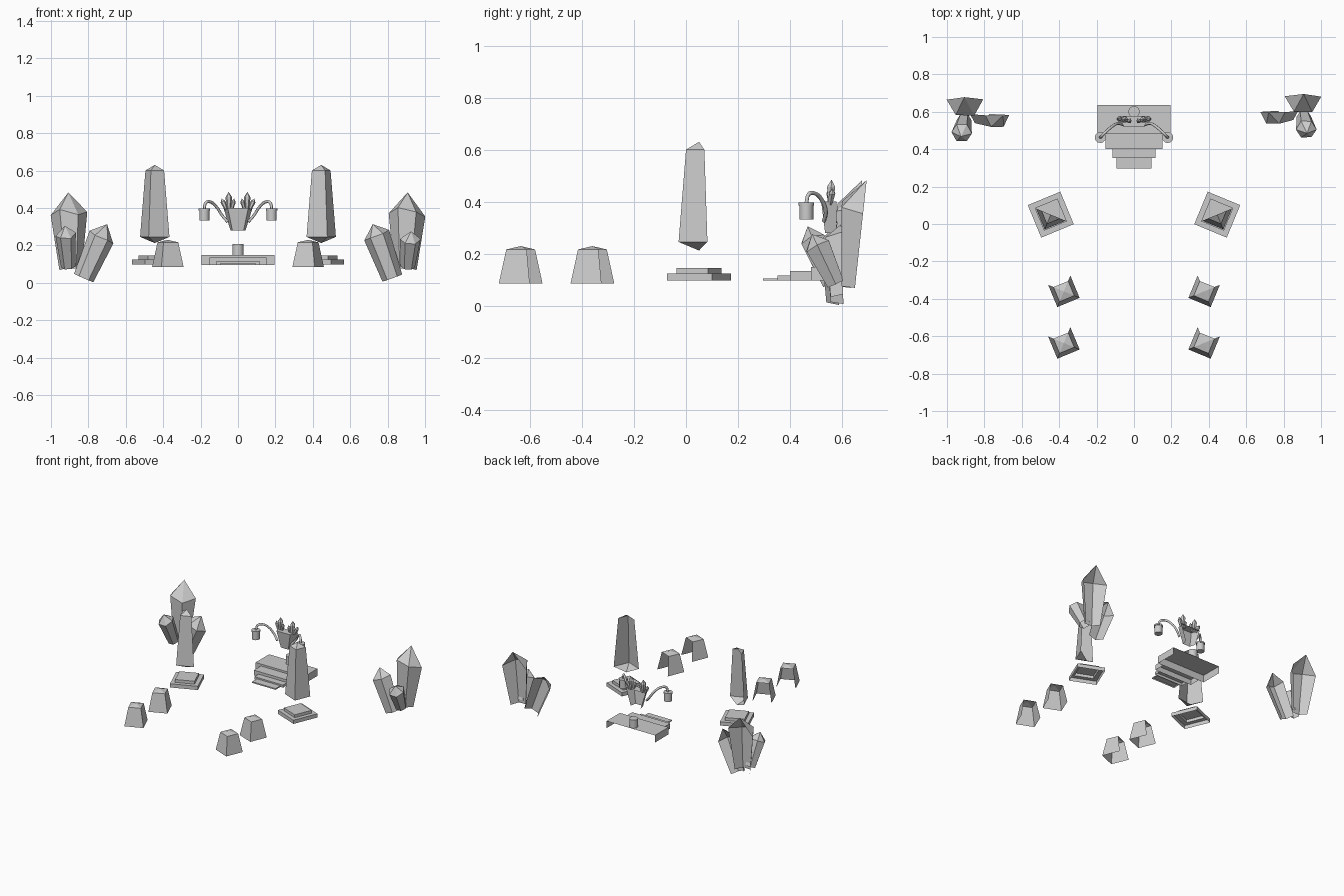
import bpy, bmesh, math, random
from mathutils import Vector

if "Cube" in bpy.data.objects:
    bpy.data.objects.remove(bpy.data.objects["Cube"])

random.seed(4)


def finish(name, bm, smooth=False):
    me = bpy.data.meshes.new(name)
    bm.normal_update()
    bm.to_mesh(me)
    bm.free()
    ob = bpy.data.objects.new(name, me)
    bpy.context.collection.objects.link(ob)
    if smooth:
        bpy.context.view_layer.objects.active = ob
        ob.select_set(True)
        bpy.ops.object.shade_smooth_by_angle(angle=math.radians(40))
        ob.select_set(False)
    return ob


def skin(bm, rings, keep=lambda level, k: True):
    """Join rings of points into side faces; a one-point ring is an apex."""
    vs = [[bm.verts.new(p) for p in r] for r in rings]
    n = max(len(r) for r in vs)
    for lv, (a, b) in enumerate(zip(vs, vs[1:])):
        for k in range(n):
            if not keep(lv, k):
                continue
            j = (k + 1) % n
            f = [a[k % len(a)], a[j % len(a)], b[j % len(b)], b[k % len(b)]]
            bm.faces.new(list(dict.fromkeys(f)))
    for v in [v for v in bm.verts if not v.link_faces]:
        bm.verts.remove(v)


def turned(name, c, profile, n, start, m=1, keep=lambda lv, k: True, smooth=False):
    """Faceted lathe about a vertical axis; m = -1 mirrors it in x."""
    bm = bmesh.new()
    rings = []
    for r, z in profile:
        angs = [math.radians(start + 360 * k / n) for k in range(n)] if r else [0]
        rings.append([(m * (c[0] + r * math.cos(a)), c[1] + r * math.sin(a), z) for a in angs])
    skin(bm, rings, keep)
    if m < 0:
        bmesh.ops.reverse_faces(bm, faces=bm.faces[:])
    return finish(name, bm, smooth)


def crystal(name, base, tip, r0, r1, frac, half=False, jitter=0.0):
    """Hexagonal shard widening to a shoulder, then a point; half = open back."""
    p0, p1 = Vector(base), Vector(tip)
    d = (p1 - p0).normalized()
    u = Vector((1, 0, 0))
    u = (u - d * u.dot(d)).normalized()
    v = d.cross(u)
    mid = p0.lerp(p1, frac)

    def ring(c, r, jit):
        out = []
        for k in range(6):
            a = math.radians(60 * k)
            out.append(c + (u * math.cos(a) + v * math.sin(a)) * r + d * random.uniform(-jit, jit))
        return out
    bm = bmesh.new()
    # sides 0-2 face backwards
    skin(bm, [ring(p0, r0, 0), ring(mid, r1, jitter), [p1]], lambda lv, k: not (half and k < 3))
    return finish(name, bm)


for m, side in ((1, "left"), (-1, "right")):
    # obelisk: only the two front faces exist
    turned(side + "_obelisk", (-0.445, 0.05),
           [(0, 0.212), (0.085, 0.245), (0.054, 0.60), (0, 0.63)], 4, 67.5, m,
           lambda lv, k: k in (1, 2))
    # stepped plinth, open below
    turned(side + "_obelisk_plinth", (-0.445, 0.05),
           [(0.133, 0.097), (0.133, 0.124), (0.093, 0.124), (0.093, 0.145), (0, 0.145)],
           4, 67.5, m)
    # stub posts, open at the back
    for i, y in enumerate((-0.36, -0.636)):
        turned(f"{side}_stub_post_{i + 1}", (-0.375, y),
               [(0.091, 0.085), (0.06, 0.216), (0, 0.229)], 4, 67.5, m,
               lambda lv, k: lv > 0 or k > 0)

# altar steps: boxes without back or bottom
steps = [(0.195, 0.48, 0.635, 0.148), (0.152, 0.40, 0.48, 0.134),
         (0.115, 0.352, 0.40, 0.115), (0.094, 0.297, 0.352, 0.105)]
for i, (hx, y0, y1, z) in enumerate(steps):
    bm = bmesh.new()
    c = [(-hx, y1), (-hx, y0), (hx, y0), (hx, y1)]
    lo = [bm.verts.new((x, y, 0.096)) for x, y in c]
    hi = [bm.verts.new((x, y, z)) for x, y in c]
    for k in range(3):
        bm.faces.new((lo[k], lo[k + 1], hi[k + 1], hi[k]))
    bm.faces.new(hi)
    finish(f"altar_step_{i + 1}", bm)

# short column on the top step
turned("column", (0, 0.60), [(0.03, 0.148), (0.03, 0.207), (0, 0.207)], 16, 0, smooth=True)

# hanging planter with open back
bm = bmesh.new()
plan_lo = [(-0.04, 0.578), (-0.03, 0.535), (0.03, 0.535), (0.04, 0.578)]
plan_hi = [(-0.078, 0.578), (-0.055, 0.52), (0.055, 0.52), (0.078, 0.578)]
rings = [[(x, y, 0.28) for x, y in plan_lo], [(x, y, 0.40) for x, y in plan_hi]]
skin(bm, rings, lambda lv, k: k < 3)
bm.verts.ensure_lookup_table()
bm.faces.new(bm.verts[4:8])
finish("planter", bm)

for s, side in ((-1, "left"), (1, "right")):
    # curved lamp arm
    cu = bpy.data.curves.new(side + "_lamp_arm", 'CURVE')
    cu.dimensions = '3D'
    cu.bevel_depth = 0.008
    cu.bevel_resolution = 1
    cu.resolution_u = 4
    pts = [(0.055, 0.53, 0.325), (0.085, 0.538, 0.36), (0.115, 0.523, 0.405),
           (0.148, 0.495, 0.432), (0.172, 0.472, 0.428), (0.18, 0.463, 0.395)]
    sp = cu.splines.new('BEZIER')
    sp.bezier_points.add(len(pts) - 1)
    for b, (x, y, z) in zip(sp.bezier_points, pts):
        b.co = (s * x, y, z)
        b.handle_left_type = b.handle_right_type = 'AUTO'
    bpy.context.collection.objects.link(bpy.data.objects.new(side + "_lamp_arm", cu))
    # lamp
    turned(side + "_lamp", (s * 0.18, 0.463),
           [(0, 0.332), (0.027, 0.332), (0.027, 0.385), (0.03, 0.385), (0.03, 0.396), (0, 0.398)],
           12, 0, smooth=True)
    # small shards in the planter
    for i, (x0, x1, y1, z1, r) in enumerate([(0.048, 0.05, 0.56, 0.485, 0.018),
                                             (0.062, 0.088, 0.565, 0.45, 0.014),
                                             (0.035, 0.02, 0.55, 0.45, 0.013)]):
        crystal(f"{side}_small_shard_{i + 1}", (s * x0, 0.555, 0.39), (s * x1, y1, z1),
                r * 0.6, r, 0.7)
    # large crystal cluster
    dy, tip_x, small_z = (-0.012, 0.70, 0.305) if s < 0 else (0.005, 0.72, 0.275)
    crystal(side + "_main_crystal", (s * 0.895, 0.645 + dy, 0.07), (s * 0.907, 0.69 + dy, 0.483),
            0.06, 0.098, 0.73, True, 0.02)
    crystal(side + "_front_crystal", (s * 0.908, 0.57 + dy, 0.085), (s * 0.925, 0.48 + dy, small_z),
            0.038, 0.055, 0.78, False, 0.008)
    crystal(side + "_leaning_crystal", (s * 0.825, 0.60 + dy, 0.025), (s * tip_x, 0.592 + dy, 0.313),
            0.056, 0.072, 0.77, True, 0.012)
